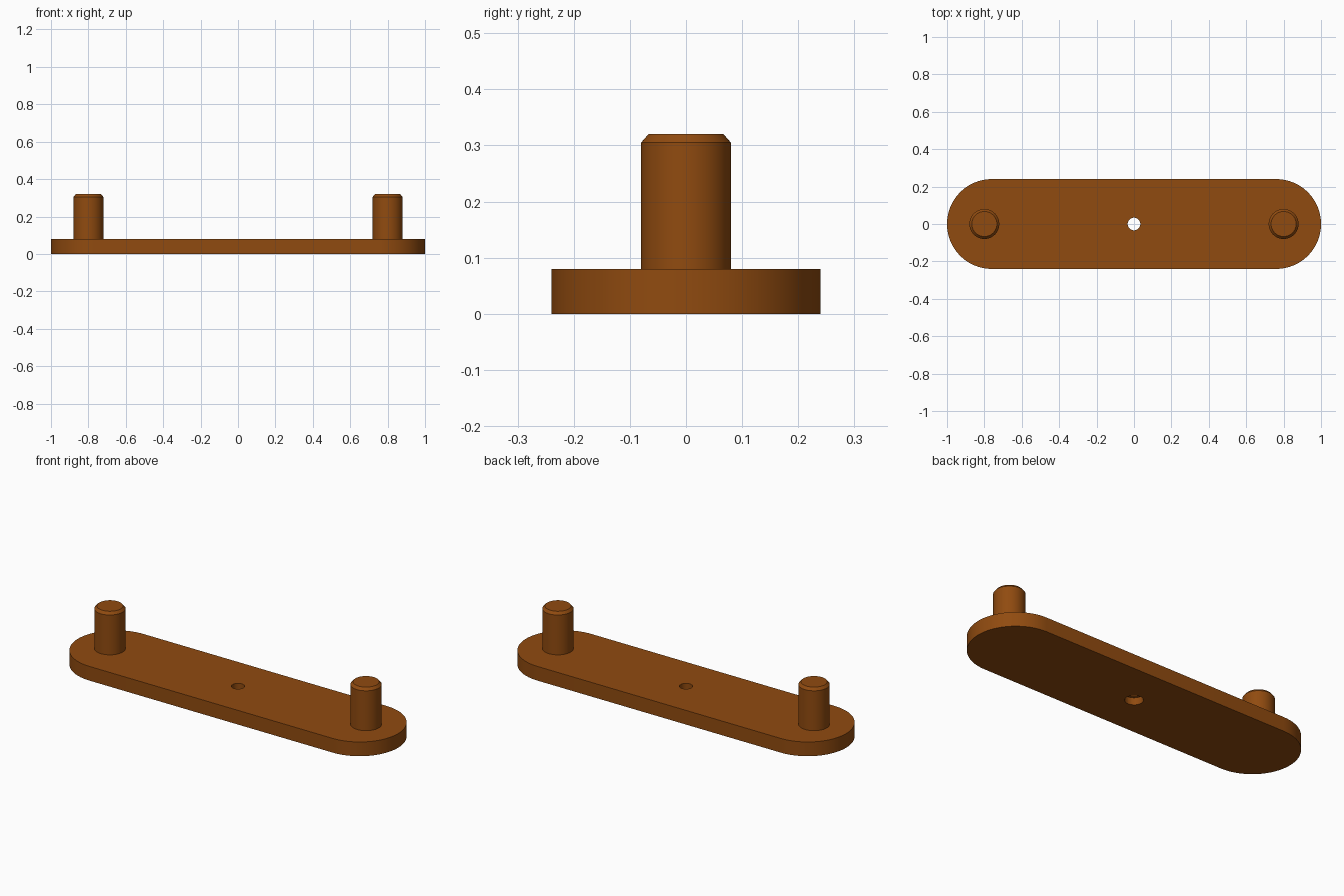
import bpy, bmesh, math

if "Cube" in bpy.data.objects:
    bpy.data.objects.remove(bpy.data.objects["Cube"])

BROWN = bpy.data.materials.new("warm_brown")
BROWN.diffuse_color = (0.28, 0.07, 0.005, 1)
BROWN.use_nodes = True
BROWN.node_tree.nodes["Principled BSDF"].inputs["Base Color"].default_value = BROWN.diffuse_color


def finish(name, bm):
    bmesh.ops.recalc_face_normals(bm, faces=bm.faces)
    mesh = bpy.data.meshes.new(name)
    bm.to_mesh(mesh)
    bm.free()
    mesh.materials.append(BROWN)
    obj = bpy.data.objects.new(name, mesh)
    bpy.context.collection.objects.link(obj)
    return obj


def smooth(obj):
    bpy.ops.object.select_all(action='DESELECT')
    obj.select_set(True)
    bpy.context.view_layer.objects.active = obj
    bpy.ops.object.shade_smooth_by_angle(angle=math.radians(30))


def lathe(name, profile, x=0, n=64):
    """Closed solid of revolution from (radius, z) pairs, bottom to top."""
    bm = bmesh.new()
    rings = [[bm.verts.new((x + r * math.cos(2 * math.pi * i / n),
                            r * math.sin(2 * math.pi * i / n), z))
              for i in range(n)] for r, z in profile]
    for a, b in zip(rings, rings[1:]):
        for i in range(n):
            j = (i + 1) % n
            bm.faces.new((a[i], a[j], b[j], b[i]))
    bm.faces.new(rings[0])
    bm.faces.new(rings[-1])
    return finish(name, bm)


# Base plate with rounded ends
bm = bmesh.new()
outline = []
for cx, start in ((0.76, -90), (-0.76, 90)):
    for i in range(41):
        a = math.radians(start + 180 * i / 40)
        outline.append(bm.verts.new((cx + 0.24 * math.cos(a), 0.24 * math.sin(a), 0)))
face = bm.faces.new(outline)
top = bmesh.ops.extrude_face_region(bm, geom=[face])["geom"]
bmesh.ops.translate(bm, vec=(0, 0, 0.08),
                    verts=[v for v in top if isinstance(v, bmesh.types.BMVert)])
plate = finish("base_plate", bm)

# Centre hole, wider on the underside
cutter = lathe("hole_cutter", [(0.046, -0.05), (0.046, 0.04), (0.034, 0.04), (0.034, 0.15)])
cutter.hide_render = True
cutter.hide_viewport = True
cut = plate.modifiers.new("centre_hole", 'BOOLEAN')
cut.operation = 'DIFFERENCE'
cut.solver = 'EXACT'
cut.object = cutter
smooth(plate)

# Two upright pins with chamfered tips
for side, x in (("left", -0.8), ("right", 0.8)):
    smooth(lathe(side + "_pin", [(0.08, 0.075), (0.08, 0.305), (0.067, 0.32)], x))
